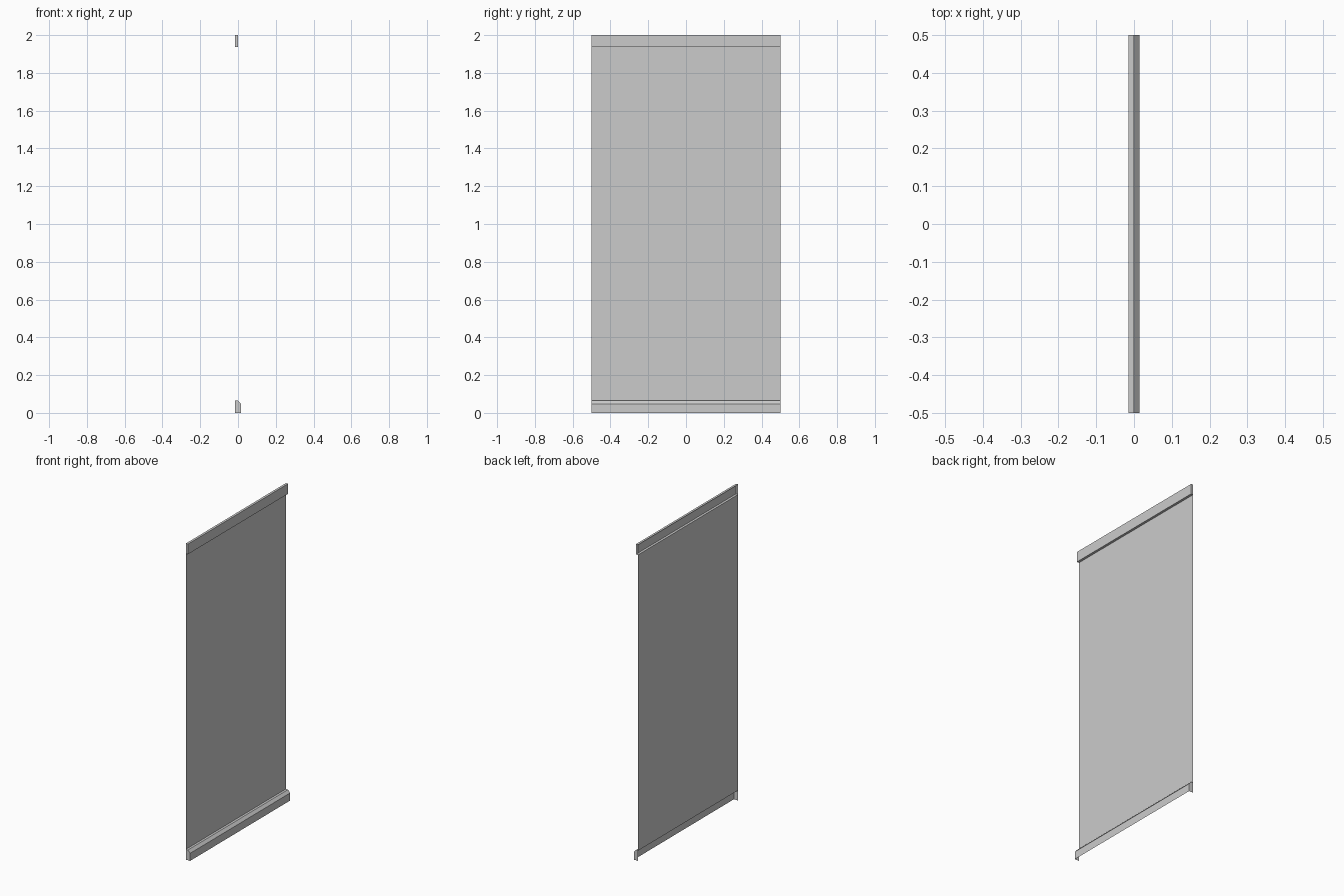
import bpy, bmesh

if "Cube" in bpy.data.objects:
    bpy.data.objects.remove(bpy.data.objects["Cube"])

HALF = 0.5               # half width along y
BACK, MID, FRONT = -0.015, 0.0, 0.015
Z_BASE, Z_CAP = 0.065, 1.936


def strip(name, profile, end_corners=None):
    """Sweep an open x-z profile (top to bottom) along y.
    A list of end_corners (possibly empty) completes and closes both ends."""
    bm = bmesh.new()
    a, b = [[bm.verts.new((x, y, z)) for x, z in profile] for y in (-HALF, HALF)]
    for i in range(len(profile) - 1):
        bm.faces.new((a[i], a[i + 1], b[i + 1], b[i]))
    if end_corners is not None:
        for row, y, step in ((a, -HALF, -1), (b, HALF, 1)):
            loop = row + [bm.verts.new((x, y, z)) for x, z in end_corners]
            bm.faces.new(loop[::step])
    me = bpy.data.meshes.new(name)
    bm.to_mesh(me)
    bm.free()
    ob = bpy.data.objects.new(name, me)
    bpy.context.collection.objects.link(ob)
    return ob


# Flat wall sheet, facing +x
strip("wall_sheet", [(BACK, Z_CAP), (BACK, Z_BASE)])

# Skirting with a chamfered top edge, open at back and underneath
strip("skirting_board",
      [(BACK, Z_BASE), (MID, Z_BASE), (FRONT, 0.048), (FRONT, 0)], [(BACK, 0)])

# Top moulding: top, front and underside, open at back
strip("top_moulding", [(BACK, 2), (MID, 2), (MID, Z_CAP), (BACK, Z_CAP)], [])
